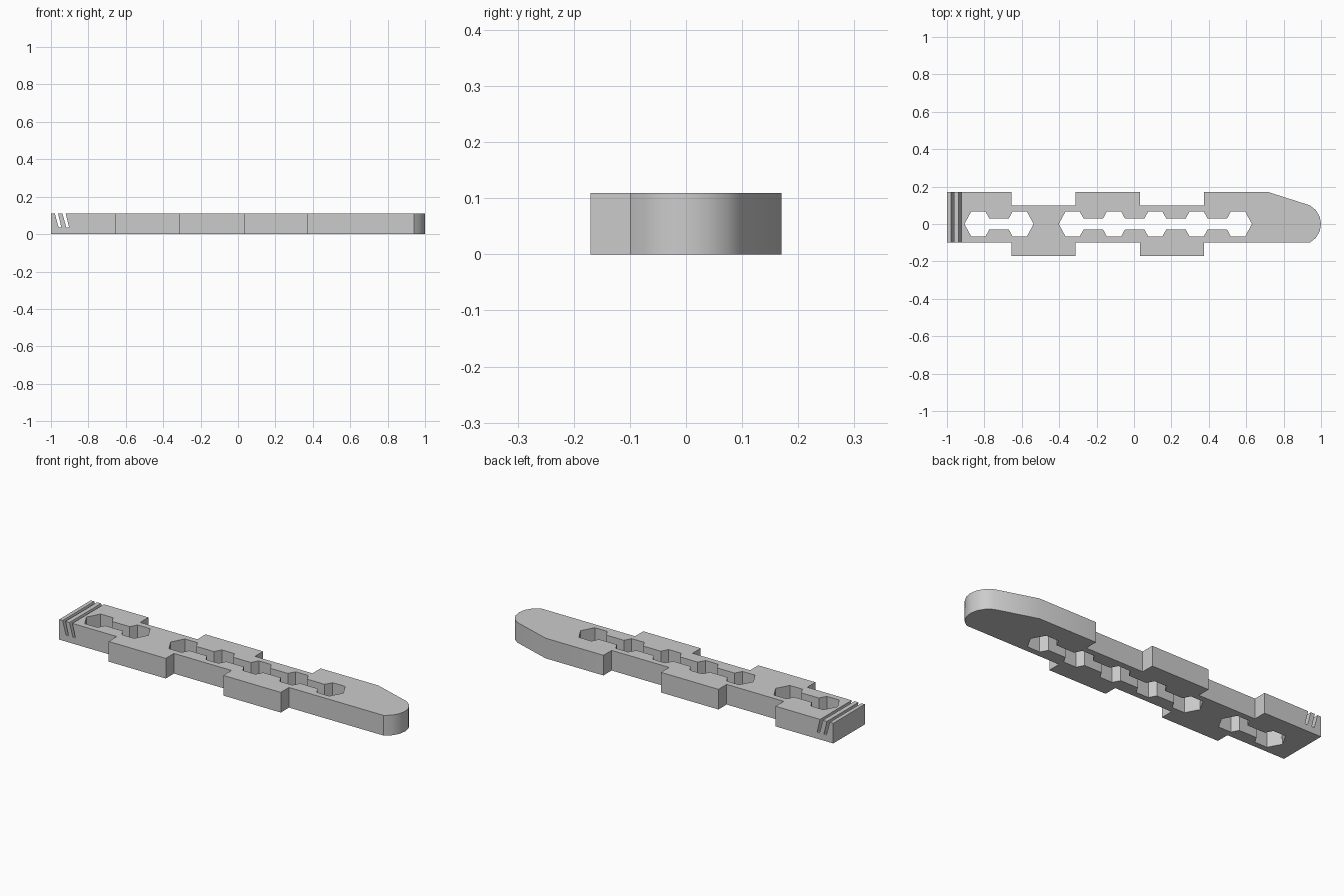
import bpy
import bmesh
from math import radians, sin, cos

HEIGHT = 0.109

if "Cube" in bpy.data.objects:
    bpy.data.objects.remove(bpy.data.objects["Cube"], do_unlink=True)

grey = bpy.data.materials.new("plain grey")
grey.use_nodes = True
colour = (0.6, 0.6, 0.6, 1)
grey.diffuse_color = colour
grey.node_tree.nodes["Principled BSDF"].inputs["Base Color"].default_value = colour


def prism(name, points, offset):
    """Extrude a closed 3D outline along an offset vector."""
    bm = bmesh.new()
    face = bm.faces.new([bm.verts.new(p) for p in points])
    ext = bmesh.ops.extrude_face_region(bm, geom=[face])
    verts = [g for g in ext["geom"] if isinstance(g, bmesh.types.BMVert)]
    bmesh.ops.translate(bm, verts=verts, vec=offset)
    bmesh.ops.recalc_face_normals(bm, faces=bm.faces)
    mesh = bpy.data.meshes.new(name)
    bm.to_mesh(mesh)
    bm.free()
    obj = bpy.data.objects.new(name, mesh)
    bpy.context.collection.objects.link(obj)
    mesh.materials.append(grey)
    return obj


def hex_row(centres, radius=0.0745, half=0.068, neck=0.03):
    """Outline of hexagonal holes joined by a narrow channel."""
    upper = []
    inset = radius * (1 - 0.5 * neck / half)
    for i, c in enumerate(centres):
        upper.append((c - inset, neck) if i else (c - radius, 0))
        upper += [(c - radius / 2, half), (c + radius / 2, half)]
        last = i == len(centres) - 1
        upper.append((c + radius, 0) if last else (c + inset, neck))
    return upper + [(x, -y) for x, y in reversed(upper[1:-1])]


# Body outline: alternating side tabs, then a rounded nose
steps = [-1, -0.655, -0.313, 0.031, 0.375]
wide, narrow = 0.17, 0.1
back, front = [], []
for i, x in enumerate(steps):
    before, after = (narrow, wide) if i % 2 == 0 else (wide, narrow)
    if i:
        back.append((x, before))
        front.append((x, -after))
    back.append((x, after))
    front.append((x, -before))
back.append((0.72, wide))
nose = []
for i in range(7):
    a = radians(62 - i * 62 / 3)
    nose.append((0.887 + 0.113 * cos(a), 0.113 * sin(a)))
outline = back + nose + front[::-1]
body = prism("notched_bar", [(x, y, 0) for x, y in outline], (0, 0, HEIGHT))

# Cutters: two rows of hexagonal holes and two slanted end slots
cutters = []
for first, count in ((-0.832, 2), (-0.328, 5)):
    row = hex_row([first + 0.221 * i for i in range(count)])
    cutters.append(prism("hole_cutter", [(x, y, -0.1) for x, y in row], (0, 0, 0.4)))
for x in (-0.98, -0.939):
    slot = [(x - 0.01, 0.149), (x + 0.008, 0.149), (x + 0.036, 0.035), (x + 0.021, 0.035)]
    cutters.append(prism("slot_cutter", [(px, -0.3, z) for px, z in slot], (0, 0.6, 0)))

bpy.ops.object.select_all(action="DESELECT")
bpy.context.view_layer.objects.active = body
body.select_set(True)
for cutter in cutters:
    mod = body.modifiers.new("cut", "BOOLEAN")
    mod.operation = "DIFFERENCE"
    mod.solver = "EXACT"
    mod.object = cutter
    bpy.ops.object.modifier_apply(modifier=mod.name)
    bpy.data.objects.remove(cutter, do_unlink=True)

bpy.ops.object.shade_smooth_by_angle(angle=radians(30))
